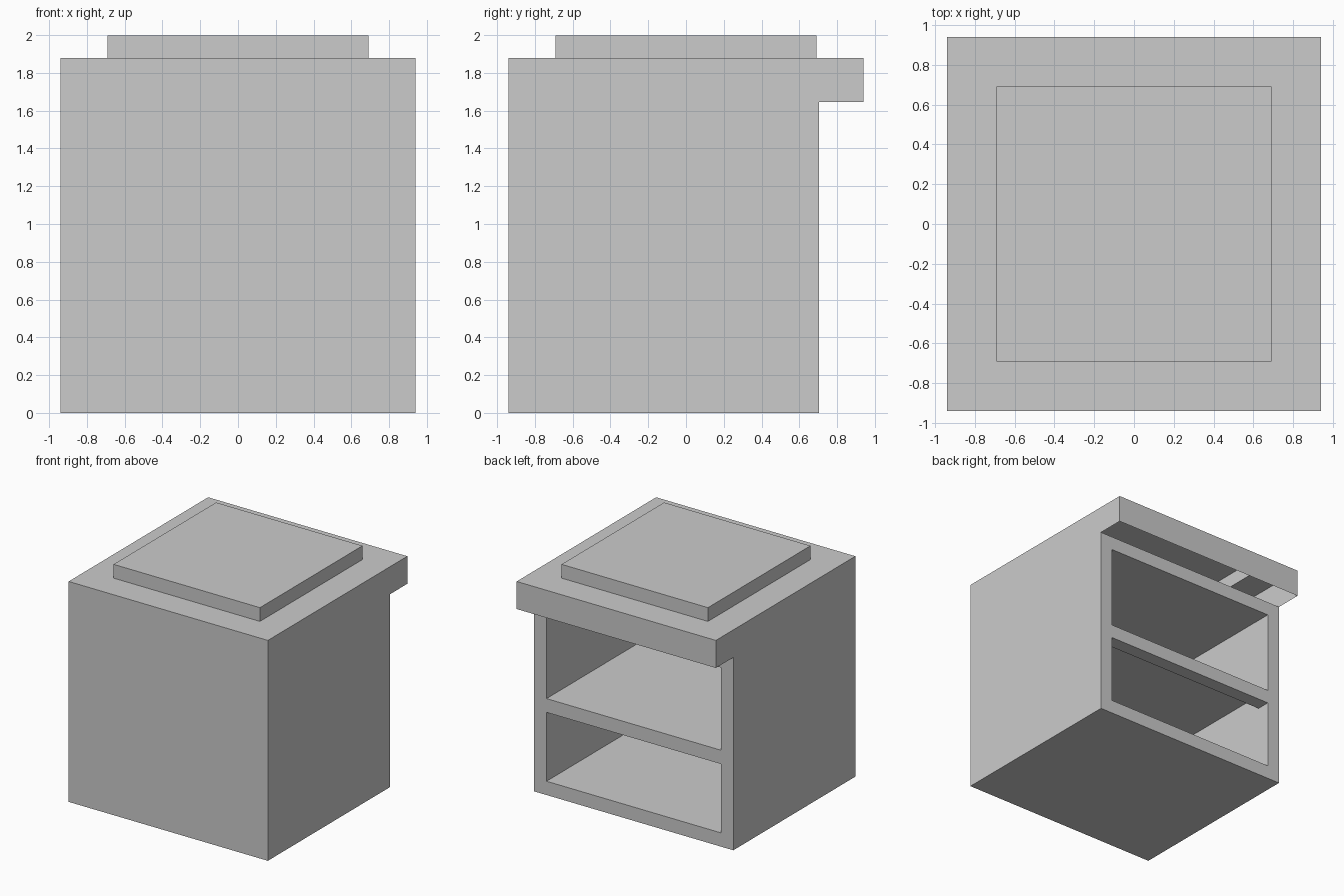
import bpy
import bmesh
from mathutils import Vector

cube = bpy.data.objects.get("Cube")
if cube:
    bpy.data.objects.remove(cube, do_unlink=True)

U = 0.1175          # board thickness, the module for every size
W = 8 * U           # half width
BACK = 6 * U        # back plane of the cabinet
RIM = 14 * U        # height of the cabinet below the lid
SHELF = 7 * U       # top of the shelf

grey = bpy.data.materials.new("plain grey")
grey.use_nodes = True
color = (0.6, 0.6, 0.6, 1)
grey.diffuse_color = color
grey.node_tree.nodes["Principled BSDF"].inputs["Base Color"].default_value = color


def finish(name, bm):
    mesh = bpy.data.meshes.new(name)
    bm.to_mesh(mesh)
    bm.free()
    mesh.materials.append(grey)
    obj = bpy.data.objects.new(name, mesh)
    bpy.context.collection.objects.link(obj)
    return obj


def box(lo, hi, open_sides=()):
    """Thin-walled box with the sides facing the given directions left open."""
    bm = bmesh.new()
    bmesh.ops.create_cube(bm, size=1)
    lo, hi = Vector(lo), Vector(hi)
    bm.normal_update()
    gone = [f for f in bm.faces
            if any(f.normal.dot(Vector(d)) > 0.9 for d in open_sides)]
    bmesh.ops.delete(bm, geom=gone, context='FACES')
    bmesh.ops.scale(bm, vec=hi - lo, verts=bm.verts)
    bmesh.ops.translate(bm, vec=(lo + hi) / 2, verts=bm.verts)
    return bm


UP, DOWN, REAR = (0, 0, 1), (0, 0, -1), (0, 1, 0)
LEFT, RIGHT, FRONT = (1, 0, 0), (-1, 0, 0), (0, -1, 0)

# Outer cabinet walls
finish("cabinet", box((-W, -W, 0), (W, BACK, RIM), [UP, REAR]))

# Rear frame: a flat sheet cut along the board lines, with two openings removed
bm = box((-W, -W, 0), (W, BACK, RIM), [UP, DOWN, LEFT, RIGHT, FRONT])
cuts = [((s * (W - U), 0, 0), LEFT) for s in (-1, 1)]
cuts += [((0, 0, z), UP) for z in (U, SHELF - U, SHELF, RIM - U)]
for point, normal in cuts:
    bmesh.ops.bisect_plane(bm, geom=bm.verts[:] + bm.edges[:] + bm.faces[:],
                           plane_co=point, plane_no=normal)
holes = []
for f in bm.faces:
    c = f.calc_center_median()
    if abs(c.x) < W - U and (U < c.z < SHELF - U or SHELF < c.z < RIM - U):
        holes.append(f)
bmesh.ops.delete(bm, geom=holes, context='FACES')
bmesh.ops.dissolve_limit(bm, angle_limit=0.01, verts=bm.verts, edges=bm.edges)
finish("rear_frame", bm)

# Linings of the two compartments, facing inward
for name, low, high, open_sides in (
        ("upper_compartment", SHELF, RIM - U, [REAR]),
        ("lower_compartment", U, SHELF, [REAR, UP])):
    bm = box((U - W, U - W, low), (W - U, BACK, high), open_sides)
    bmesh.ops.reverse_faces(bm, faces=bm.faces)
    finish(name, bm)

# Lip under the rear edge of the shelf
finish("shelf_lip", box((U - W, BACK - U, SHELF - U), (W - U, BACK, SHELF),
                        [UP, REAR, LEFT, RIGHT]))

# Hollow lid overhanging the rear, with a raised square panel
bm = box((-W, -W, RIM), (W, W, 2 * W), [DOWN])
bm.normal_update()
top = [f for f in bm.faces if f.normal.z > 0.9]
bmesh.ops.inset_region(bm, faces=top, thickness=3 * U)
panel = bmesh.ops.extrude_discrete_faces(bm, faces=top)["faces"]
bmesh.ops.translate(bm, vec=(0, 0, U), verts=panel[0].verts)
finish("lid", bm)
